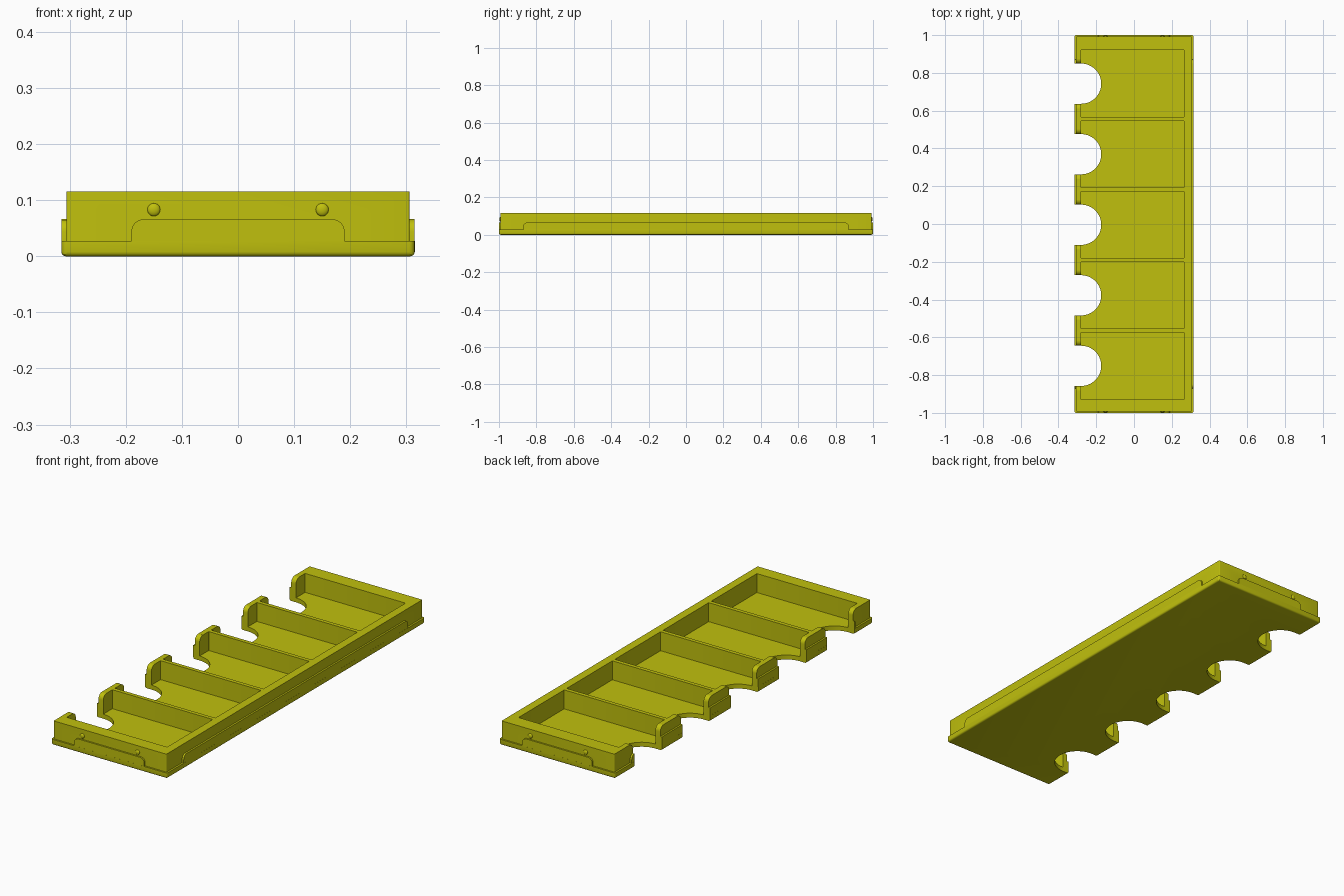
import bpy, bmesh, math
from mathutils import Matrix

if "Cube" in bpy.data.objects:
    bpy.data.objects.remove(bpy.data.objects["Cube"])

mat = bpy.data.materials.new("mustard yellow")
mat.diffuse_color = (0.53, 0.53, 0.004, 1)
mat.use_nodes = True
mat.node_tree.nodes["Principled BSDF"].inputs["Base Color"].default_value = mat.diffuse_color

HX, HY, TOP = 0.315, 1.0, 0.115        # outer half sizes and height
BX, BY = 0.306, 0.992                  # upper body half sizes
FLOOR, WALL_X = 0.022, -0.28           # pocket floor, inner face of open wall
CELLS = [-0.004 + 0.3735 * k for k in range(-2, 3)]
R = 0.1065                             # notch radius


def prism(name, pts, depth, matrix=Matrix()):
    """Extrude a 2D outline from 0 to depth along local z."""
    bm = bmesh.new()
    face = bm.faces.new([bm.verts.new((a, b, 0)) for a, b in pts])
    ext = bmesh.ops.extrude_face_region(bm, geom=[face])
    bmesh.ops.translate(bm, vec=(0, 0, depth),
                        verts=[v for v in ext["geom"] if isinstance(v, bmesh.types.BMVert)])
    bmesh.ops.transform(bm, matrix=matrix, verts=bm.verts)
    bmesh.ops.recalc_face_normals(bm, faces=bm.faces)
    me = bpy.data.meshes.new(name)
    bm.to_mesh(me)
    bm.free()
    me.materials.append(mat)
    ob = bpy.data.objects.new(name, me)
    bpy.context.collection.objects.link(ob)
    return ob


def arc(cx, cy, r, a0, a1, n=8):
    return [(cx + r * math.cos(math.radians(a0 + (a1 - a0) * i / n)),
             cy + r * math.sin(math.radians(a0 + (a1 - a0) * i / n))) for i in range(n + 1)]


def rounded(hx, hy, r, cx=0, cy=0):
    pts = []
    for sx, sy, a in ((1, 1, 0), (-1, 1, 90), (-1, -1, 180), (1, -1, 270)):
        pts += arc(cx + sx * (hx - r), cy + sy * (hy - r), r, a, a + 90, 4)
    return pts


def at(x, y, z):
    return Matrix.Translation((x, y, z))


def facing(angle):
    """Local x along a side, local y up, local z outward; angle turns about z."""
    return Matrix.Rotation(math.radians(angle), 4, 'Z') @ Matrix.Rotation(math.pi / 2, 4, 'X')


def combine(target, other, op):
    mod = target.modifiers.new(op, 'BOOLEAN')
    mod.operation, mod.solver, mod.object = op, 'EXACT', other
    bpy.context.view_layer.objects.active = target
    bpy.ops.object.modifier_apply(modifier=mod.name)
    bpy.data.objects.remove(other)


# Base flange with softened bottom edge
tray = prism("tray", rounded(HX, HY, 0.01), 0.027)
bm = bmesh.new()
bm.from_mesh(tray.data)
low = [e for e in bm.edges if all(v.co.z < 1e-4 for v in e.verts)]
bmesh.ops.bevel(bm, geom=low, offset=0.008, segments=3, profile=0.5, affect='EDGES')
bm.to_mesh(tray.data)
bm.free()

# Upper body
combine(tray, prism("body", rounded(BX, BY, 0.004), TOP - 0.01, at(0, 0, 0.01)), 'UNION')


# Raised skirt panel on each side
def skirt(half):
    r = 0.022
    return ([(-half, 0.015), (half, 0.015)] + arc(half - r, 0.066 - r, r, 0, 90)
            + arc(-half + r, 0.066 - r, r, 90, 180))


for angle, half, out in ((0, 0.19, HY), (90, 0.87, HX), (180, 0.19, HY), (270, 0.87, HX)):
    panel = prism("skirt", skirt(half), 0.02, facing(angle) @ at(0, 0, out - 0.0203))
    combine(tray, panel, 'UNION')

# Pockets and finger notches
for cy in CELLS:
    combine(tray, prism("pocket", rounded(0.2725, 0.177, 0.001, -0.0075, cy), 0.3,
                        at(0, 0, FLOOR)), 'DIFFERENCE')
    notch = [(-0.4, cy - R)] + arc(WALL_X, cy, R, -90, 90, 32) + [(-0.4, cy + R)]
    combine(tray, prism("notch", notch, 0.4, at(0, 0, -0.1)), 'DIFFERENCE')
    # Rounded top corners of the posts beside the notch
    f = 0.026
    right = arc(R + f, TOP - f, f, 180, 92, 8) + [(R + f, TOP + 0.05)]
    flare = [(R - 0.01, TOP - f)] + right
    flare = flare + [(-a, b) for a, b in reversed(flare)]
    m = at(-0.4, cy, 0) @ Matrix(((0, 0, 1, 0), (1, 0, 0, 0), (0, 1, 0, 0), (0, 0, 0, 1)))
    combine(tray, prism("flare", flare, 0.121, m), 'DIFFERENCE')

tray.select_set(True)
bpy.context.view_layer.objects.active = tray
bpy.ops.object.shade_smooth_by_angle(angle=math.radians(30))

# Snap bumps on both ends
for side in (-1, 1):
    for x in (-0.15, 0.15):
        bpy.ops.mesh.primitive_uv_sphere_add(segments=20, ring_count=12, radius=0.0115,
                                             location=(x, side * BY, 0.083))
        bump = bpy.context.object
        bump.name = "snap_bump"
        bump.scale = (1, 0.55, 1)
        bump.data.materials.append(mat)
        bpy.ops.object.shade_smooth()
